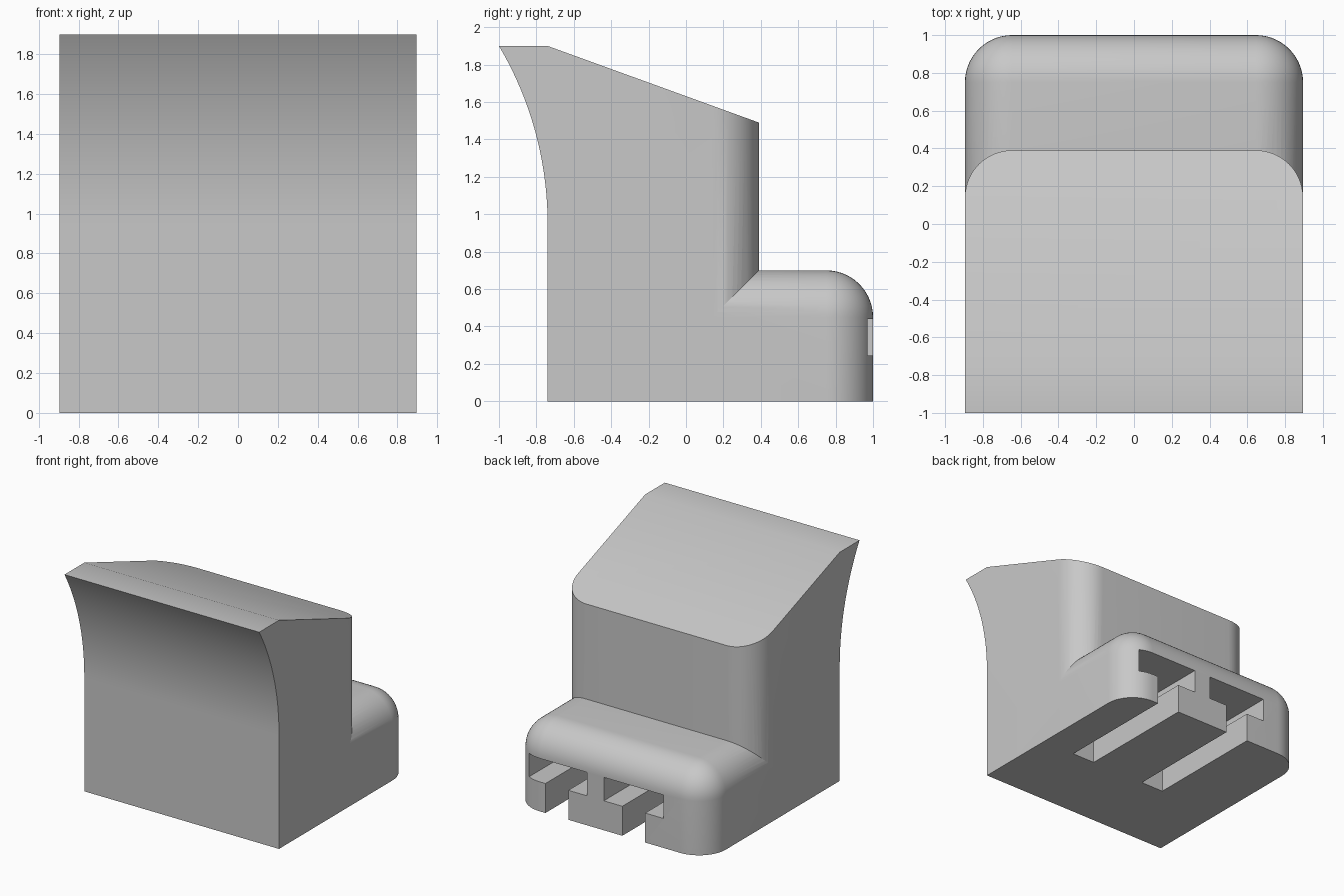
import bpy, bmesh, math

cube = bpy.data.objects.get("Cube")
if cube:
    bpy.data.objects.remove(cube, do_unlink=True)

HALF = 0.895      # half width
FRONT = -0.74     # front wall
STEP = 0.39       # back of the tall part
RADIUS = 0.25     # edge rounding

grey = bpy.data.materials.new("plain grey")
grey.use_nodes = True
colour = (0.58, 0.58, 0.58, 1)
grey.diffuse_color = colour
grey.node_tree.nodes["Principled BSDF"].inputs["Base Color"].default_value = colour


def prism(name, outline, x0, x1, rounded=None):
    """Extrude a (y, z) outline along x and round the edges chosen by a rule."""
    bm = bmesh.new()
    face = bm.faces.new([bm.verts.new((x0, y, z)) for y, z in outline])
    new = bmesh.ops.extrude_face_region(bm, geom=[face])["geom"]
    moved = [v for v in new if isinstance(v, bmesh.types.BMVert)]
    bmesh.ops.translate(bm, verts=moved, vec=(x1 - x0, 0, 0))
    bmesh.ops.recalc_face_normals(bm, faces=bm.faces)
    if rounded:
        edges = [e for e in bm.edges if rounded(e.verts[0].co, e.verts[1].co)]
        bmesh.ops.bevel(bm, geom=edges, offset=RADIUS, offset_type='OFFSET',
                        segments=14, profile=0.5, affect='EDGES')
    mesh = bpy.data.meshes.new(name)
    bm.to_mesh(mesh)
    bm.free()
    mesh.materials.append(grey)
    obj = bpy.data.objects.new(name, mesh)
    bpy.context.collection.objects.link(obj)
    return obj


def combine(target, other, operation):
    """Apply a boolean and drop the helper."""
    mod = target.modifiers.new(operation.lower(), 'BOOLEAN')
    mod.operation = operation
    mod.solver = 'EXACT'
    mod.object = other
    bpy.context.view_layer.objects.active = target
    bpy.ops.object.modifier_apply(modifier=mod.name)
    bpy.data.objects.remove(other, do_unlink=True)


def box_outline(y0, y1, z0, z1):
    return [(y0, z0), (y1, z0), (y1, z1), (y0, z1)]


# Tall part: front wall curving forward to a lip, sloping top
rise, reach = 0.95, 0.26
arc_radius = (rise ** 2 + reach ** 2) / (2 * reach)
sweep = math.asin(rise / arc_radius)
STEPS = 24
curve = [(FRONT - arc_radius * (1 - math.cos(sweep * i / STEPS)),
          0.95 + arc_radius * math.sin(sweep * i / STEPS)) for i in range(STEPS + 1)]
outline = [(FRONT, 0)] + curve + [(FRONT, 1.9), (STEP, 1.49), (STEP, 0)]
body = prism("mount_body", outline, -HALF, HALF,
             lambda a, b: a.y > STEP - 0.01 and b.y > STEP - 0.01 and abs(a.x - b.x) < 0.01)

# Low rear block with rounded back corners and top edges
TOP = 0.7


def block_edge(a, b):
    upright = a.y > 0.9 and b.y > 0.9 and abs(a.x - b.x) < 0.01
    upper = min(a.z, b.z) > TOP - 0.01 and max(a.y, b.y) > 0.9
    return upright or upper


block = prism("rear_block", box_outline(-0.4, 1.0, 0, TOP), -HALF, HALF, block_edge)
combine(body, block, 'UNION')

# Two T-shaped slots open at the back and underneath
for centre in (0.487, -0.22):
    for half, z0, z1 in ((0.275, 0.245, 0.44), (0.105, -0.1, 0.3)):
        cutter = prism("slot_cutter", box_outline(-0.04, 1.2, z0, z1),
                       centre - half, centre + half)
        combine(body, cutter, 'DIFFERENCE')

# Smooth rounded surfaces, keep hard edges
bpy.ops.object.select_all(action='DESELECT')
body.select_set(True)
bpy.context.view_layer.objects.active = body
bpy.ops.object.shade_smooth_by_angle(angle=math.radians(20))
